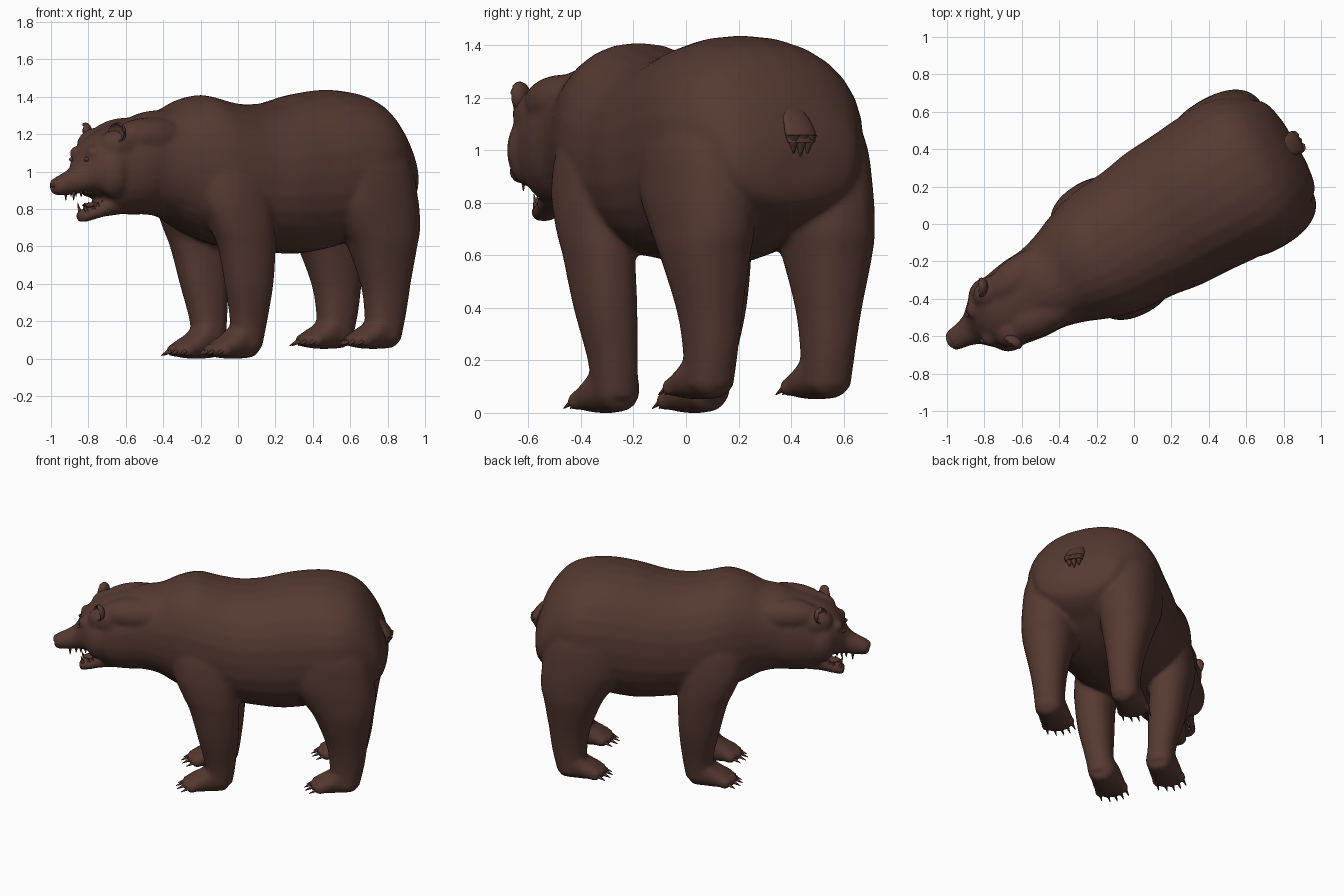
import bpy, bmesh
from math import sin, cos, pi, radians, copysign
from mathutils import Matrix, Vector

if "Cube" in bpy.data.objects:
    bpy.data.objects.remove(bpy.data.objects["Cube"], do_unlink=True)

# Local frame: +x runs toward the tail, y across, z up; the animal stands turned
PLACE = Matrix.Translation((0.027, -0.048, 0)) @ Matrix.Rotation(radians(30), 4, 'Z')

fur = bpy.data.materials.new("brown_fur")
fur.use_nodes = True
BROWN = (0.093, 0.042, 0.031, 1)
fur.diffuse_color = BROWN
fur.node_tree.nodes["Principled BSDF"].inputs["Base Color"].default_value = BROWN
fur.node_tree.nodes["Principled BSDF"].inputs["Roughness"].default_value = 0.9


def finish(name, bm, angle=60):
    bmesh.ops.recalc_face_normals(bm, faces=bm.faces)
    mesh = bpy.data.meshes.new(name)
    bm.to_mesh(mesh)
    bm.free()
    obj = bpy.data.objects.new(name, mesh)
    bpy.context.collection.objects.link(obj)
    mesh.materials.append(fur)
    obj.matrix_world = PLACE
    bpy.ops.object.select_all(action='DESELECT')
    obj.select_set(True)
    bpy.context.view_layer.objects.active = obj
    bpy.ops.object.shade_smooth_by_angle(angle=radians(angle))
    return obj


def refine(rows, steps=4):
    """Catmull-Rom interpolation of the stations."""
    rows = [Vector(r) for r in rows]
    out = []
    for i in range(len(rows) - 1):
        p0, p1, p2 = rows[max(i - 1, 0)], rows[i], rows[i + 1]
        p3 = rows[min(i + 2, len(rows) - 1)]
        for k in range(steps):
            t = k / steps
            out.append(0.5 * (2 * p1 + (p2 - p0) * t + (2 * p0 - 5 * p1 + 4 * p2 - p3) * t * t
                              + (3 * p1 - p0 - 3 * p2 + p3) * t ** 3))
    return out + [rows[-1]]


def skin(bm, rings):
    loops = [[bm.verts.new(p) for p in ring] for ring in rings]
    for a, b in zip(loops, loops[1:]):
        for i in range(len(a)):
            j = (i + 1) % len(a)
            bm.faces.new((a[i], a[j], b[j], b[i]))
    bm.faces.new(loops[0])
    bm.faces.new(loops[-1])


def oval(power=0.9, sides=28):
    for i in range(sides):
        c, s = cos(2 * pi * i / sides), sin(2 * pi * i / sides)
        yield copysign(abs(c) ** power, c), copysign(abs(s) ** power, s)


def lengthwise(bm, rows, side=0):
    """Stations: x, bottom, top, half width."""
    skin(bm, [[(x, side + w * c, (lo + hi) / 2 + (hi - lo) / 2 * s) for c, s in oval()]
              for x, lo, hi, w in refine(rows)])


def upright(bm, rows, sign):
    """Stations: z, x, side offset, half length, half width."""
    skin(bm, [[(x + a * c, sign * off + b * s, z) for c, s in oval()]
              for z, x, off, a, b in refine(rows)])


def ball(bm, centre, size):
    m = Matrix.Translation(centre) @ Matrix.Diagonal((*size, 1))
    bmesh.ops.create_uvsphere(bm, u_segments=16, v_segments=10, radius=1, matrix=m)


def spike(bm, base, direction, length, radius):
    d = Vector(direction).normalized()
    m = Matrix.Translation(Vector(base) + d * length / 2) @ d.to_track_quat('Z', 'Y').to_matrix().to_4x4()
    bmesh.ops.create_cone(bm, cap_ends=True, segments=8, radius1=radius, radius2=0.002,
                          depth=length, matrix=m)


# Body: muzzle, head, neck, shoulder hump, belly and rump in one run
bm = bmesh.new()
lengthwise(bm, [
    (-1.175, .90, .945, .03), (-1.16, .875, .965, .055), (-1.1, .872, .995, .066),
    (-1.04, .88, 1.035, .085), (-1.0, .885, 1.11, .12), (-.96, .88, 1.165, .155),
    (-.9, .86, 1.21, .19), (-.82, .785, 1.245, .21), (-.7, .77, 1.285, .23),
    (-.6, .77, 1.32, .235), (-.49, .75, 1.335, .265), (-.38, .69, 1.385, .31),
    (-.26, .64, 1.41, .35), (-.13, .6, 1.38, .37), (0, .585, 1.36, .38),
    (.15, .57, 1.37, .405), (.32, .56, 1.415, .415), (.5, .59, 1.437, .43),
    (.66, .64, 1.42, .43), (.78, .7, 1.365, .385), (.88, .75, 1.24, .315),
    (.94, .8, 1.1, .25), (.965, .87, 1.0, .12)])

# Lower jaw
lengthwise(bm, [(-1.015, .75, .78, .025), (-1.0, .728, .795, .05), (-.94, .74, .815, .068),
                (-.87, .758, .865, .09), (-.77, .77, .92, .12)])

FRONT_LEG = [(1.15, -.2, .15, .14, .1), (1.02, -.19, .2, .2, .15), (.85, -.18, .235, .21, .15),
             (.7, -.15, .25, .18, .14), (.6, -.125, .255, .16, .125), (.4, -.102, .24, .132, .113),
             (.2, -.09, .215, .1, .09), (.06, -.1, .198, .088, .085)]
HIND_LEG = [(1.2, .6, .2, .16, .14), (1.05, .61, .25, .25, .18), (.85, .63, .263, .275, .185),
            (.7, .68, .265, .235, .175), (.6, .705, .268, .19, .16), (.4, .728, .262, .135, .12),
            (.25, .73, .258, .113, .1), (.1, .715, .258, .095, .09)]
PAW = [(.27, .05, .13, .04), (.25, .01, .17, .08), (.17, 0, .2, .095),
       (.09, 0, .135, .105), (.04, .005, .105, .1), (0, .015, .075, .085)]
FEET = [("front", -.305, .0, .195), ("hind", .525, .052, .258)]


def toes(toe_x, ground, off, sign):
    for k in range(-2, 3):
        yield Vector((toe_x + .01 * k * k, sign * off + .043 * k, ground + .045)), k


for sign in (-1, 1):
    upright(bm, FRONT_LEG, sign)
    upright(bm, HIND_LEG, sign)
    for label, toe_x, ground, off in FEET:
        lengthwise(bm, [(toe_x + x, ground + lo, ground + hi, w) for x, lo, hi, w in PAW],
                   sign * off)
        for p, k in toes(toe_x, ground, off, sign):
            ball(bm, p, (.04, .024, .036))
    # Brow, cheek, temple and side of the neck
    ball(bm, (-.965, sign * .085, 1.1), (.05, .05, .04))
    ball(bm, (-.87, sign * .125, 1.0), (.1, .09, .14))
    ball(bm, (-.83, sign * .12, 1.14), (.12, .085, .095))
    ball(bm, (-.63, sign * .115, 1.185), (.24, .115, .105))

body = finish("body", bm, 180)
remesh = body.modifiers.new("merge", 'REMESH')
remesh.mode = 'VOXEL'
remesh.voxel_size = .015
remesh.use_smooth_shade = True
relax = body.modifiers.new("relax", 'SMOOTH')
relax.factor = .5
relax.iterations = 5

for sign, side in ((-1, "left"), (1, "right")):
    # Claws
    for label, toe_x, ground, off in FEET:
        bm = bmesh.new()
        for p, k in toes(toe_x, ground, off, sign):
            spike(bm, p + Vector((-.025, 0, -.005)), (-1, .08 * k, -.5), .052, .012)
        finish(f"{label}_{side}_claws", bm)

    # Ear: rounded cup opening forward and outward
    bm = bmesh.new()
    bmesh.ops.create_uvsphere(bm, u_segments=20, v_segments=12, radius=1)
    for v in bm.verts:
        r = (v.co.y ** 2 + v.co.z ** 2) ** .5
        if v.co.x < 0 and r < .85:
            v.co.x = .5 * (.85 - r)
    m = (Matrix.Translation((-.875, sign * .168, 1.205)) @ Matrix.Rotation(-sign * radians(30), 4, 'Z')
         @ Matrix.Rotation(-sign * radians(25), 4, 'X') @ Matrix.Diagonal((.036, .052, .058, 1)))
    bmesh.ops.transform(bm, matrix=m, verts=bm.verts)
    finish(f"{side}_ear", bm)

    # Eye
    bm = bmesh.new()
    ball(bm, (-1.012, sign * .08, 1.065), (.014, .014, .012))
    finish(f"{side}_eye", bm)

# Nose
bm = bmesh.new()
ball(bm, (-1.16, 0, .935), (.022, .038, .026))
finish("nose", bm)

# Teeth: canines and small side teeth
bm = bmesh.new()
for sign in (-1, 1):
    spike(bm, (-1.07, sign * .042, .895), (0, 0, -1), .05, .011)
    spike(bm, (-.985, sign * .036, .78), (-.3, 0, 1), .055, .011)
    for k in range(3):
        spike(bm, (-1.03 + .03 * k, sign * .055, .895), (0, 0, -1), .028, .009)
        spike(bm, (-.95 + .025 * k, sign * .05, .8 + .012 * k), (0, 0, 1), .025, .009)
finish("teeth", bm)

# Tongue
bm = bmesh.new()
ball(bm, (-.92, 0, .82), (.07, .04, .015))
finish("tongue", bm)

# Tail with ragged tufts
bm = bmesh.new()
skin(bm, [[(x + .028 * f * c, .07 * f * s, z) for c, s in oval(1, 16)]
          for z, x, f in refine([(1.17, .89, .55), (1.12, .935, .8), (1.07, .965, .95), (1.03, .975, .85)])])
for k in (-1, 0, 1):
    spike(bm, (.975, .036 * k, 1.06), (-.1, -.08 * k, -1), .085 - .012 * abs(k), .03)
finish("tail", bm)
